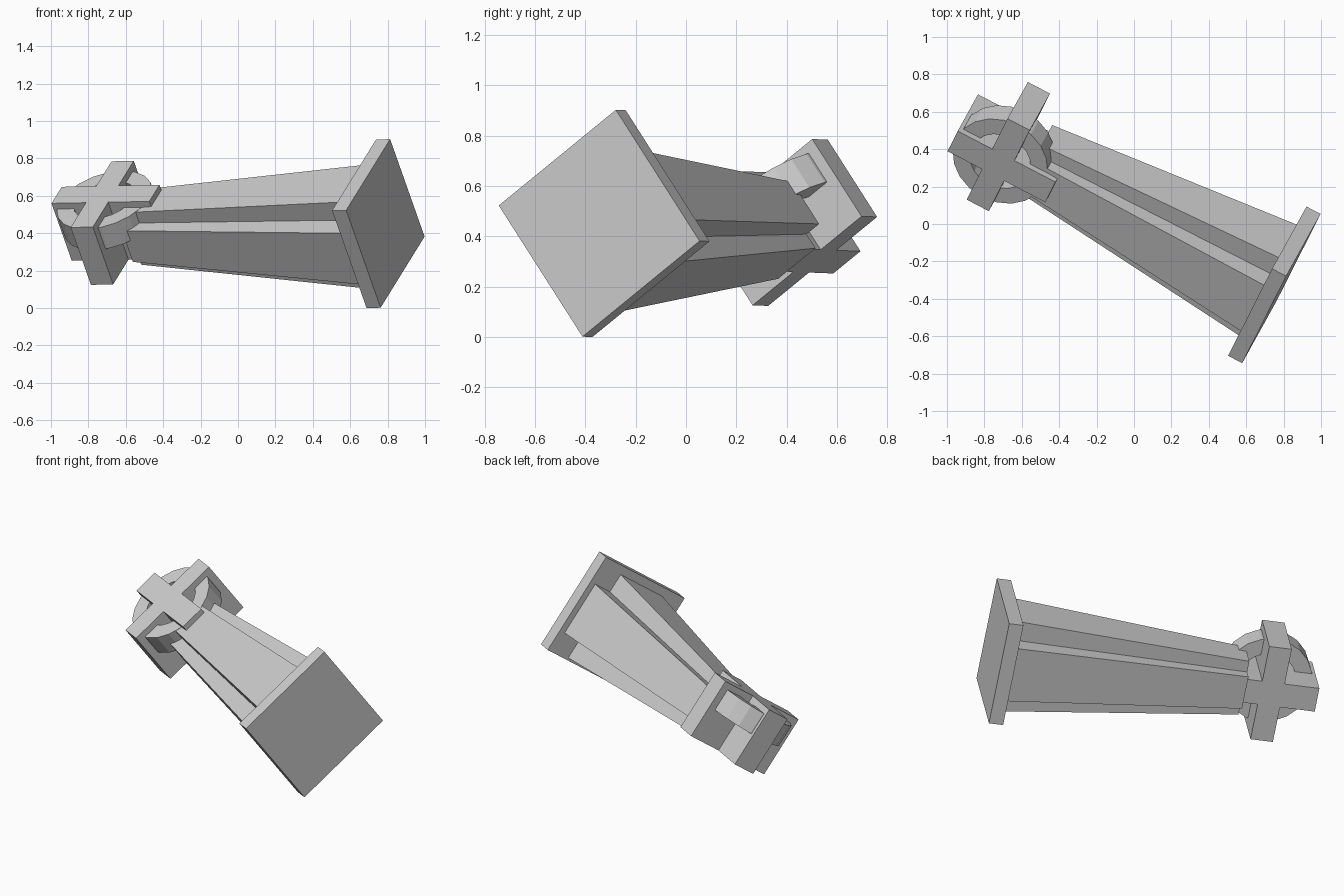
import bpy, bmesh, math
from mathutils import Vector, Matrix

if "Cube" in bpy.data.objects:
    bpy.data.objects.remove(bpy.data.objects["Cube"])

# Local frame of the toppled monument: w runs from foot to head
u = Vector((0.364, 0.721, 0.589)).normalized()
w = Vector((-0.887, 0.463, -0.018)).normalized()
v = w.cross(u).normalized()
u = v.cross(w)
M = Matrix((u, v, w)).transposed().to_4x4()
M.translation = Vector((0.788, -0.345, 0.452))


def loft(name, rings, closed=False):
    """Join equal-length rings of local points; cap the ends unless closed."""
    bm = bmesh.new()
    vs = [[bm.verts.new(p) for p in r] for r in rings]
    n, k = len(rings[0]), len(rings)
    for i in range(k if closed else k - 1):
        a, b = vs[i], vs[(i + 1) % k]
        for j in range(n):
            bm.faces.new((a[j], a[(j + 1) % n], b[(j + 1) % n], b[j]))
    if not closed:
        bm.faces.new(vs[0][::-1])
        bm.faces.new(vs[-1])
    bmesh.ops.recalc_face_normals(bm, faces=bm.faces)
    me = bpy.data.meshes.new(name)
    bm.to_mesh(me)
    bm.free()
    ob = bpy.data.objects.new(name, me)
    bpy.context.collection.objects.link(ob)
    ob.matrix_world = M
    return ob


def box(name, u0, u1, v0, v1, w0, w1):
    return loft(name, [[(u0, v0, h), (u1, v0, h), (u1, v1, h), (u0, v1, h)]
                       for h in (w0, w1)])


def plus(L, S, h, cu=0.0, cv=0.0):
    pts = [(L, -S), (L, S), (S, S), (S, L), (-S, L), (-S, S),
           (-L, S), (-L, -S), (-S, -S), (-S, -L), (S, -L), (S, -S)]
    return [(x + cu, y + cv, h) for x, y in pts]


# Square foot plate
box("foot_plate", -0.3225, 0.3225, -0.3225, 0.3225, 0, 0.085)

# Tapered shaft with a plus-shaped section
loft("shaft", [plus(0.29, 0.17, 0.08, -0.005, 0.018),
               plus(0.172, 0.103, 1.49, 0.01, 0.0)])

# Head: upright arm and cross arm
CU, CV, CW = 0.017, -0.028, 1.645
box("upright_arm", CU - 0.075, CU + 0.075, CV - 0.19, CV + 0.19, 1.33, 1.92)
box("cross_arm", CU - 0.3, CU + 0.3, CV - 0.19, CV + 0.19,
    CW - 0.067, CW + 0.067)

# Ring around the crossing, set towards one face
N = 20
section = [(0.265, -0.18), (0.265, -0.04), (0.17, -0.04), (0.17, -0.18)]
loft("head_ring", [[(CU + r * math.cos(t), y, CW + r * math.sin(t))
                    for r, y in section]
                   for t in (2 * math.pi * i / N for i in range(N))], closed=True)
